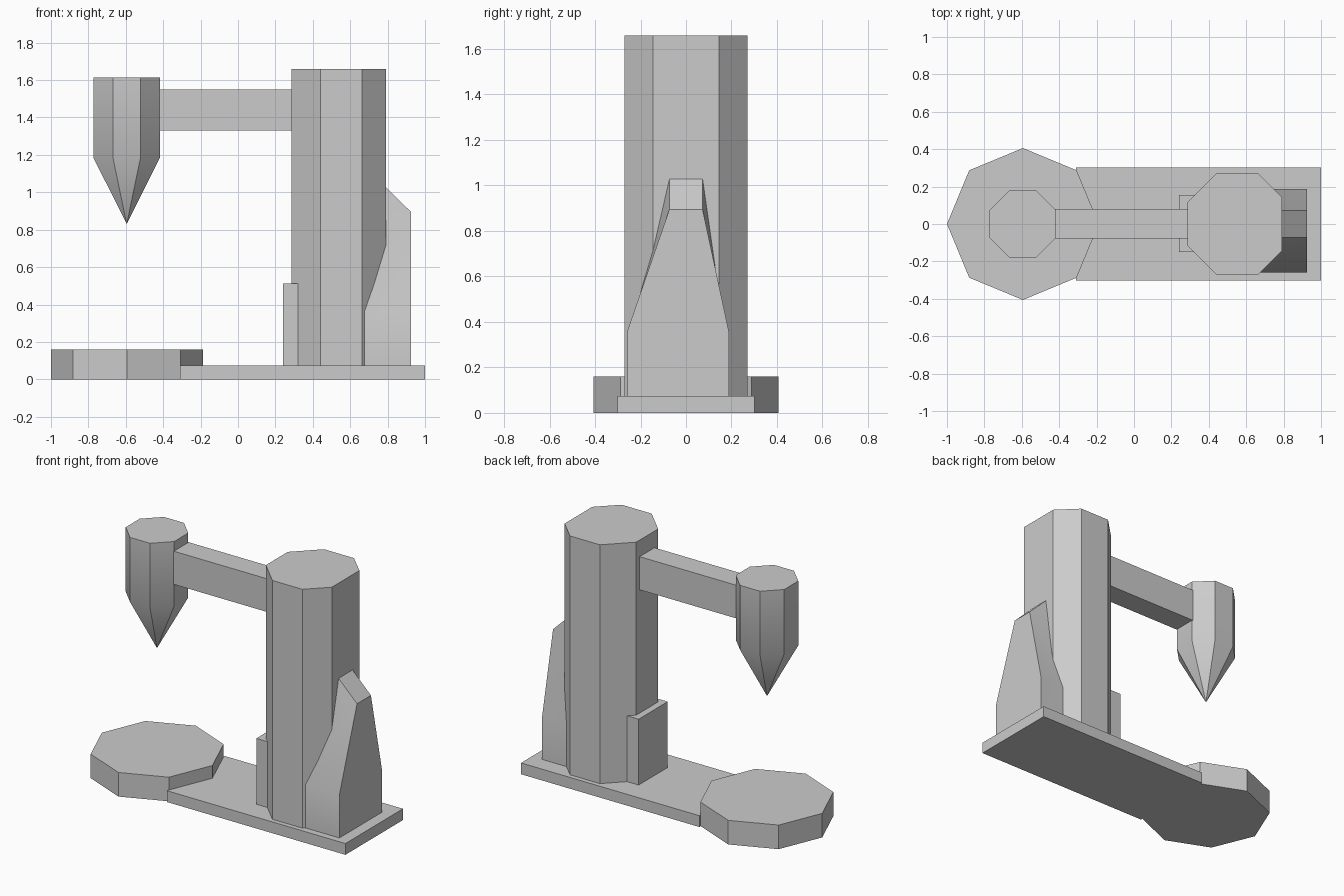
import bpy, bmesh, math

if "Cube" in bpy.data.objects:
    bpy.data.objects.remove(bpy.data.objects["Cube"])

grey = bpy.data.materials.new("plain grey")
grey.diffuse_color = (0.6, 0.6, 0.6, 1)
grey.use_nodes = True
grey.node_tree.nodes["Principled BSDF"].inputs["Base Color"].default_value = grey.diffuse_color


def finish(name, bm):
    bmesh.ops.recalc_face_normals(bm, faces=bm.faces)
    mesh = bpy.data.meshes.new(name)
    bm.to_mesh(mesh)
    bm.free()
    mesh.materials.append(grey)
    ob = bpy.data.objects.new(name, mesh)
    bpy.context.collection.objects.link(ob)
    bpy.ops.object.select_all(action='DESELECT')
    ob.select_set(True)
    bpy.context.view_layer.objects.active = ob
    bpy.ops.object.shade_smooth_by_angle(angle=math.radians(30))
    return ob


def prism(name, outline, z0, z1):
    """Extrude a flat outline from z0 up to z1."""
    bm = bmesh.new()
    low = [bm.verts.new((x, y, z0)) for x, y in outline]
    top = [bm.verts.new((x, y, z1)) for x, y in outline]
    bm.faces.new(low)
    bm.faces.new(top)
    n = len(outline)
    for i in range(n):
        j = (i + 1) % n
        bm.faces.new((low[i], low[j], top[j], top[i]))
    return finish(name, bm)


def box(name, x0, x1, y0, y1, z0, z1):
    return prism(name, [(x0, y0), (x1, y0), (x1, y1), (x0, y1)], z0, z1)


def ring(cx, r, turn=0.0, n=8):
    return [(cx + r * math.cos(turn + math.tau * i / n),
             r * math.sin(turn + math.tau * i / n)) for i in range(n)]


# Base plate and round table
box("base_plate", -0.31, 1.0, -0.302, 0.302, 0, 0.075)
prism("table", ring(-0.594, 0.406), 0, 0.16)

# Column with uneven chamfers, mirrored front to back
half = [(0.285, 0.115), (0.442, 0.271), (0.662, 0.271), (0.79, 0.145)]
prism("column", half + [(x, -y) for x, y in reversed(half)], 0.07, 1.66)

# Block on the column and the arm
box("column_block", 0.24, 0.45, -0.151, 0.154, 0.07, 0.512)
box("arm", -0.43, 0.30, -0.077, 0.079, 1.33, 1.55)

# Pointed head: octagonal body running down to a tip
bm = bmesh.new()
plan = ring(-0.595, 0.1925, math.pi / 8)
top = [bm.verts.new((x, y, 1.613)) for x, y in plan]
mid = [bm.verts.new((x, y, 1.185)) for x, y in plan]
tip = bm.verts.new((-0.595, 0, 0.83))
bm.faces.new(top)
for i in range(8):
    j = (i + 1) % 8
    bm.faces.new((mid[i], mid[j], top[j], top[i]))
    bm.faces.new((tip, mid[j], mid[i]))
finish("pointed_head", bm)

# Rear buttress: upright foot, then twisted sides up to a sloping narrow top
bm = bmesh.new()
inner, outer = 0.65, 0.925
rows = []
for y0, y1, z_in, z_out in ((-0.258, 0.188, 0.07, 0.07),
                            (-0.258, 0.188, 0.36, 0.36),
                            (-0.073, 0.073, 1.165, 0.895)):
    rows.append([bm.verts.new(p) for p in (
        (inner, y0, z_in), (outer, y0, z_out),
        (outer, y1, z_out), (inner, y1, z_in))])
a, b, c = rows
bm.faces.new(a)
bm.faces.new(c)
for i in range(4):
    j = (i + 1) % 4
    bm.faces.new((a[i], a[j], b[j], b[i]))
for i, j in ((1, 2), (3, 0)):
    bm.faces.new((b[i], b[j], c[j], c[i]))
for i, o in ((0, 1), (3, 2)):
    bm.faces.new((b[i], b[o], c[o]))
    bm.faces.new((b[i], c[o], c[i]))
finish("rear_buttress", bm)
